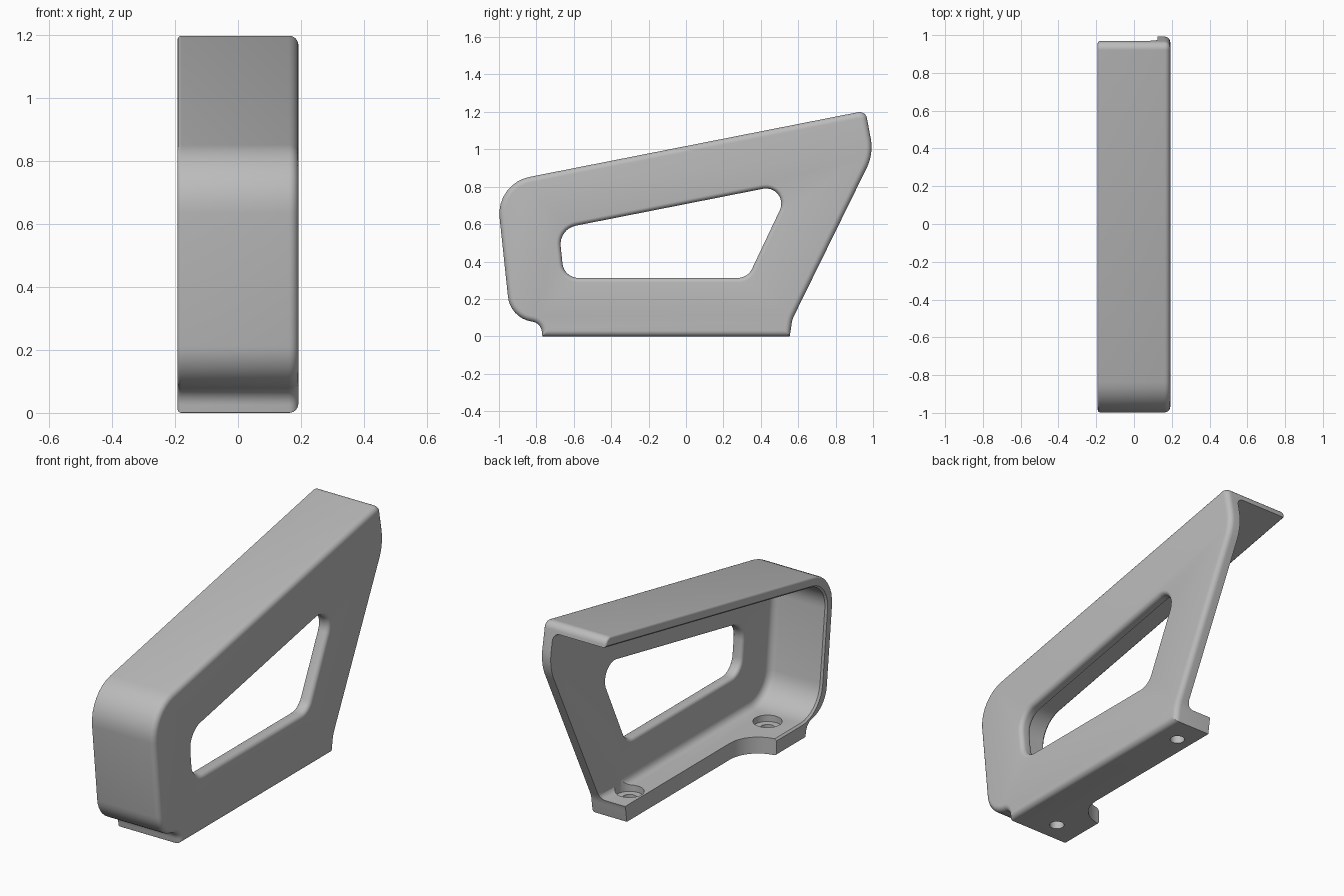
import bpy, bmesh, math
from mathutils import Vector

if "Cube" in bpy.data.objects:
    bpy.data.objects.remove(bpy.data.objects["Cube"])

grey = bpy.data.materials.new("plain grey")
grey.diffuse_color = (0.5, 0.5, 0.5, 1)
grey.use_nodes = True
grey.node_tree.nodes["Principled BSDF"].inputs["Base Color"].default_value = grey.diffuse_color


def outline(points, inset, seg=8):
    """Round the corners (y, z, radius) of a counter-clockwise profile moved inward by inset."""
    n = len(points)
    p = [Vector(q[:2]) for q in points]
    result = []
    for i in range(n):
        a = (p[i] - p[i - 1]).normalized()
        b = (p[(i + 1) % n] - p[i]).normalized()
        turn = a.cross(b)
        na, nb = Vector((-a.y, a.x)), Vector((-b.y, b.x))
        corner = p[i] + (na + nb) * inset / (1 + na.dot(nb))
        side = 1 if turn > 0 else -1
        r = max(points[i][2] - side * inset, 0.002)
        angle = math.atan2(turn, a.dot(b))
        start = corner - a * r * math.tan(abs(angle) / 2)
        centre = start + na * r * side
        base = math.atan2(*reversed(start - centre))
        for k in range(seg + 1):
            t = base + angle * k / seg
            result.append(centre + Vector((math.cos(t), math.sin(t))) * r)
    return result


def finish(bm, name):
    bmesh.ops.recalc_face_normals(bm, faces=bm.faces)
    mesh = bpy.data.meshes.new(name)
    bm.to_mesh(mesh)
    bm.free()
    mesh.materials.append(grey)
    ob = bpy.data.objects.new(name, mesh)
    bpy.context.collection.objects.link(ob)
    return ob


def loft(name, points, stations, place=lambda s, p: (s, p.x, p.y)):
    """Solid through copies of the profile at (position, inset) stations."""
    bm = bmesh.new()
    rings = [[bm.verts.new(place(s, q)) for q in outline(points, d)] for s, d in stations]
    for r0, r1 in zip(rings, rings[1:]):
        for i in range(len(r0)):
            j = (i + 1) % len(r0)
            bm.faces.new((r0[i], r0[j], r1[j], r1[i]))
    bm.faces.new(rings[0][::-1])
    bm.faces.new(rings[-1])
    return finish(bm, name)


def quarter(x0, x1, d0, d1, flip=False, n=6):
    """Stations along a quarter circle between two (position, inset) pairs."""
    out = []
    for k in range(n + 1):
        t = math.pi / 2 * k / n
        u, v = math.sin(t), 1 - math.cos(t)
        if flip:
            u, v = v, u
        out.append((x0 + (x1 - x0) * u, d0 + (d1 - d0) * v))
    return out


def cylinder(name, x, y, z0, z1, r):
    bm = bmesh.new()
    bmesh.ops.create_cone(bm, cap_ends=True, segments=40, radius1=r, radius2=r, depth=z1 - z0)
    bmesh.ops.translate(bm, verts=bm.verts, vec=(x, y, (z0 + z1) / 2))
    return finish(bm, name)


# Outer body with rounded rims
body = [(-.768, 0, 0), (.555, 0, 0), (.568, .09, .15), (1.003, .975, .25), (.96, 1.206, .04),
        (-1.016, .817, .2), (-.94, .1, .15), (-.775, .07, .06)]
bracket = loft("handle_bracket", body,
               quarter(-.192, -.18, .012, 0, True) + quarter(.162, .192, 0, .03))

# Hollow between the flanges, open to the left and back
hollow = [(-.883, .09, .17), (1.3, .09, 0), (1.3, 1.217, 0), (-.955, .772, .15)]
cutters = [loft("hollow_cutter", hollow,
                [(-.25, -.01), (-.192, -.01), (-.182, 0)] + quarter(.085, .125, 0, .04))]

# Window through the side plate, with softened edges
window = [(-.674, .288, .11), (.345, .288, .11), (.613, .853, .105), (-.706, .593, .125)]
cutters.append(loft("window_cutter", window,
                    [(.08, 0)] + quarter(.125, .145, .004, .024, True)
                    + quarter(.167, .192, .024, 0) + [(.25, 0)]))

# Relief that narrows the rear of the base flange
relief = [(-.4, -.51, 0), (-.2, -.51, 0), (-.03, -.48, .17), (-.03, .9, 0), (-.4, .9, 0)]
cutters.append(loft("relief_cutter", relief, [(-.1, 0), (.3, 0)],
                    lambda s, p: (p.x, p.y, s)))

# Counterbored screw holes
for x, y in ((.055, .41), (-.035, -.655)):
    cutters.append(cylinder("screw_hole_cutter", x, y, -.1, .2, .037))
    cutters.append(cylinder("counterbore_cutter", x, y, .055, .15, .073))

for c in cutters:
    mod = bracket.modifiers.new(c.name, 'BOOLEAN')
    mod.operation, mod.solver, mod.object = 'DIFFERENCE', 'EXACT', c
    c.hide_render = True

bpy.context.view_layer.objects.active = bracket
bracket.select_set(True)
for m in list(bracket.modifiers):
    bpy.ops.object.modifier_apply(modifier=m.name)
for c in cutters:
    bpy.data.objects.remove(c)
bpy.ops.object.shade_smooth_by_angle(angle=math.radians(32))
